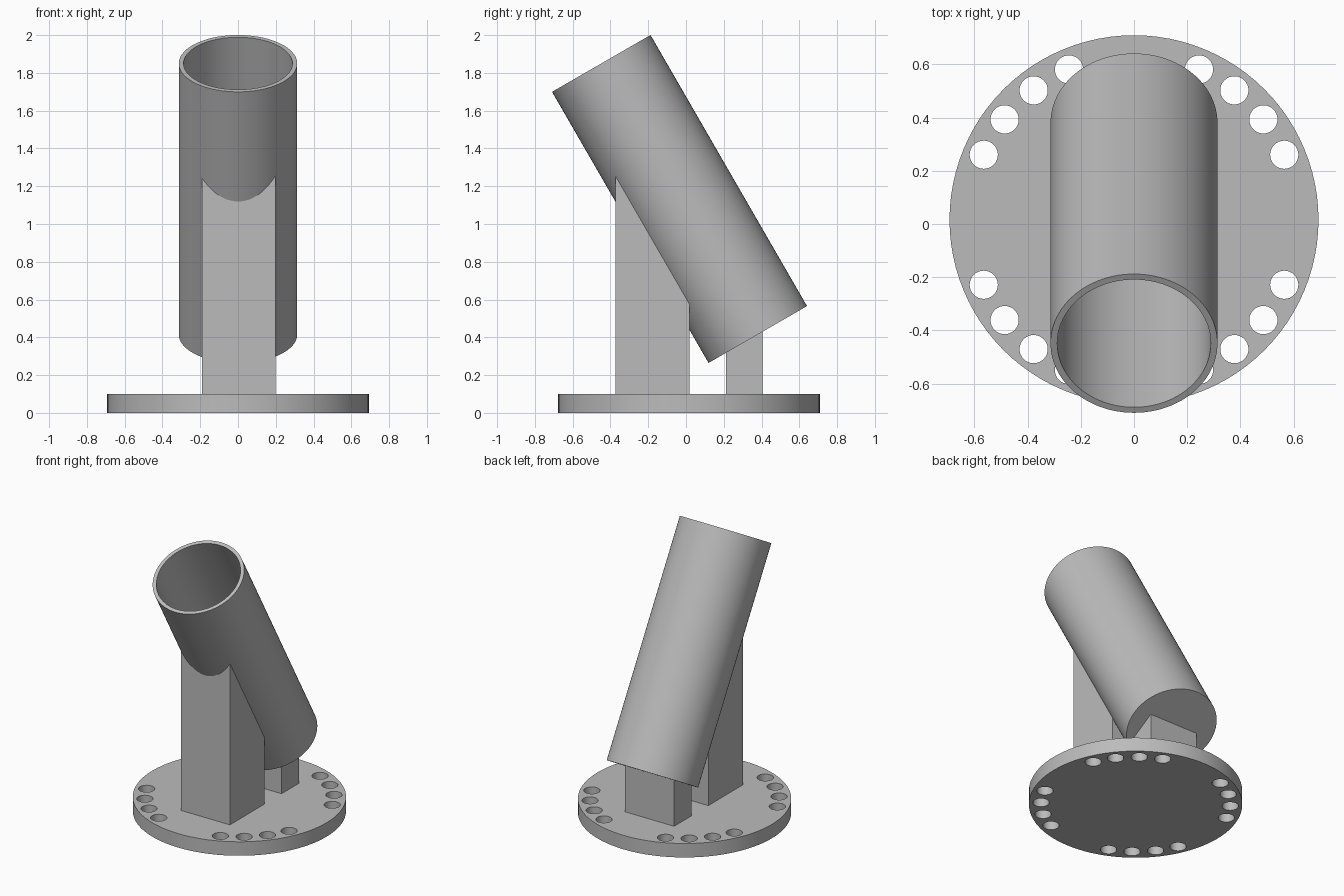
import bpy
import bmesh
from math import radians, cos, sin, pi
from mathutils import Matrix, Vector

cube = bpy.data.objects.get("Cube")
if cube:
    bpy.data.objects.remove(cube, do_unlink=True)

grey = bpy.data.materials.new("plain_grey")
grey.use_nodes = True
GREY = (0.5, 0.5, 0.5, 1)
grey.diffuse_color = GREY
grey.node_tree.nodes["Principled BSDF"].inputs["Base Color"].default_value = GREY

SEGMENTS = 96
BASE_Y, BASE_R, BASE_H = 0.016, 0.693, 0.10
TUBE_RX, TUBE_RY, TUBE_LEN, WALL = 0.3135, 0.301, 1.657, 0.92
TUBE_FRAME = (Matrix.Translation((0, 0.38, 0.415))
              @ Matrix.Rotation(radians(30), 4, "X"))


def add_object(name, bm):
    bmesh.ops.recalc_face_normals(bm, faces=bm.faces)
    mesh = bpy.data.meshes.new(name)
    bm.to_mesh(mesh)
    bm.free()
    mesh.materials.append(grey)
    obj = bpy.data.objects.new(name, mesh)
    bpy.context.collection.objects.link(obj)
    return obj


def turned(name, profile, rx, ry, frame):
    """Closed solid turned from (radius factor, height) pairs, capped at both ends."""
    bm = bmesh.new()
    rings = []
    for factor, z in profile:
        rings.append([bm.verts.new(frame @ Vector((rx * factor * cos(a), ry * factor * sin(a), z)))
                      for a in (2 * pi * i / SEGMENTS for i in range(SEGMENTS))])
    for low, high in zip(rings, rings[1:]):
        for i in range(SEGMENTS):
            j = (i + 1) % SEGMENTS
            bm.faces.new((low[i], low[j], high[j], high[i]))
    bm.faces.new(rings[0])
    bm.faces.new(rings[-1])
    return add_object(name, bm)


def block(name, x, y, z):
    bm = bmesh.new()
    bmesh.ops.create_cube(bm, size=1)
    for v in bm.verts:
        v.co = [lo + (hi - lo) * (c + 0.5) for c, (lo, hi) in zip(v.co, (x, y, z))]
    return add_object(name, bm)


def cut(obj, cutter):
    """Subtract the cutter and keep the finished mesh."""
    mod = obj.modifiers.new("cut", "BOOLEAN")
    mod.operation, mod.solver, mod.object = "DIFFERENCE", "EXACT", cutter
    cutter.hide_render = True
    graph = bpy.context.evaluated_depsgraph_get()
    mesh = bpy.data.meshes.new_from_object(obj.evaluated_get(graph))
    obj.modifiers.clear()
    obj.data = mesh


def smooth(obj):
    bpy.ops.object.select_all(action="DESELECT")
    obj.select_set(True)
    bpy.context.view_layer.objects.active = obj
    bpy.ops.object.shade_smooth_by_angle(angle=radians(30))


# Round base plate with four groups of four bolt holes
base = turned("base_plate", [(1, 0), (1, BASE_H)], BASE_R, BASE_R,
              Matrix.Translation((0, BASE_Y, 0)))
bm = bmesh.new()
for quarter in range(4):
    for step in range(4):
        angle = radians(90 * quarter + 45 + 14.4 * (step - 1.5))
        spot = Vector((0.615 * cos(angle), BASE_Y + 0.615 * sin(angle), BASE_H / 2))
        bmesh.ops.create_cone(bm, cap_ends=True, segments=32, radius1=0.053, radius2=0.053,
                              depth=0.3, matrix=Matrix.Translation(spot))
drills = add_object("hole_cutter", bm)
cut(base, drills)

# Leaning tube, open at the top and closed at the bottom
tube = turned("leaning_tube", [(1, 0), (1, TUBE_LEN), (WALL, TUBE_LEN), (WALL, 0.03)],
              TUBE_RX, TUBE_RY, TUBE_FRAME)

# Two supports trimmed to the underside of the tube
core = turned("tube_cutter", [(1, 0), (1, TUBE_LEN)], TUBE_RX, TUBE_RY, TUBE_FRAME)
WIDTH = (-0.19, 0.198)
front_support = block("front_support", WIDTH, (-0.374, 0.018), (BASE_H, 1.4))
back_support = block("back_support", WIDTH, (0.211, 0.406), (BASE_H, 0.6))
for support in (front_support, back_support):
    cut(support, core)

for helper in (drills, core):
    bpy.data.objects.remove(helper, do_unlink=True)
for part in (base, tube, front_support, back_support):
    smooth(part)
